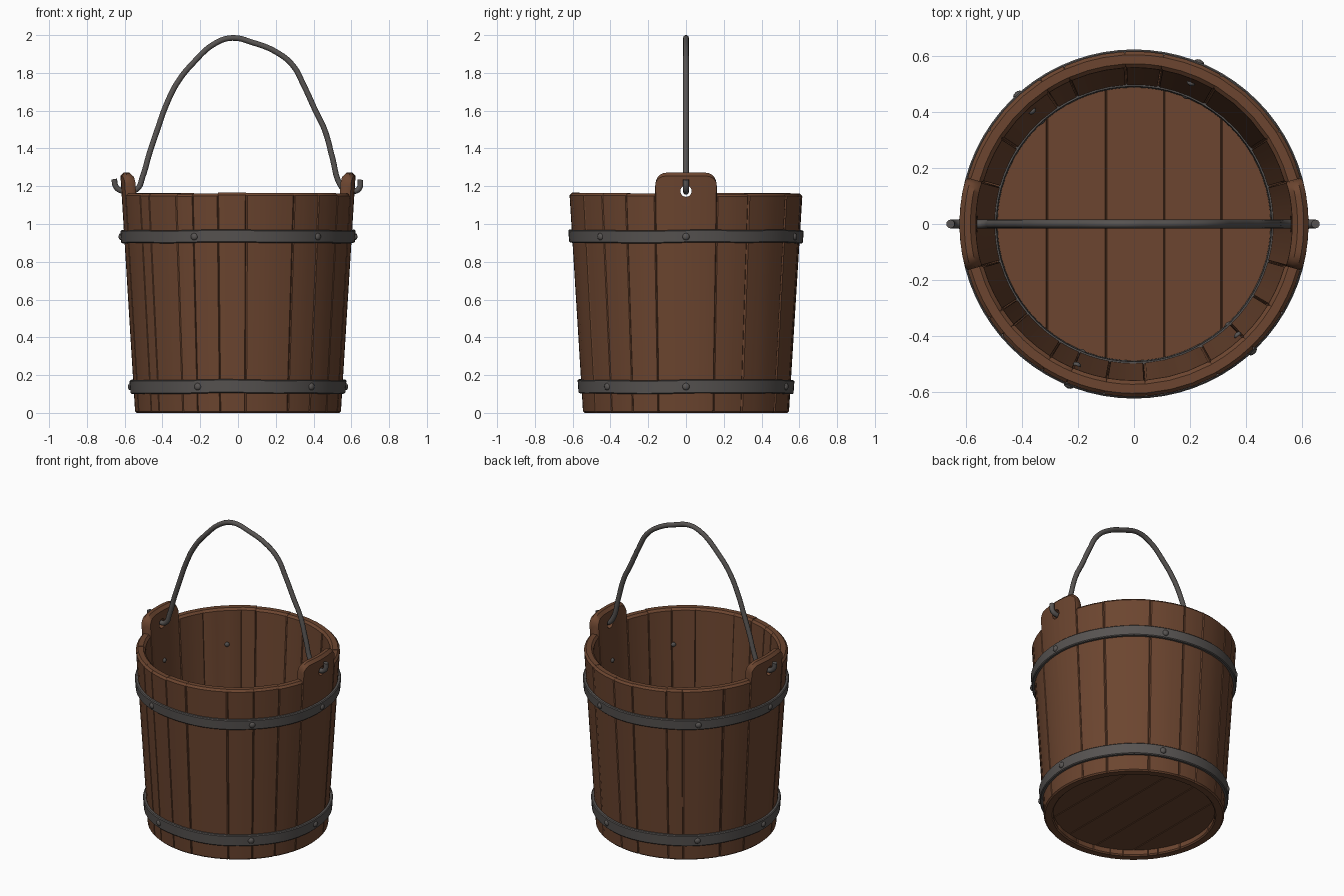
import bpy, bmesh, random
from math import sin, cos, pi, radians, sqrt
from mathutils import Matrix, Vector

random.seed(4)
cube = bpy.data.objects.get("Cube")
if cube:
    bpy.data.objects.remove(cube)

RIM, EAR_TOP, THICK = 1.163, 1.272, 0.058


def material(name, rgb):
    m = bpy.data.materials.new(name)
    m.use_nodes = True
    m.diffuse_color = (*rgb, 1)
    m.node_tree.nodes["Principled BSDF"].inputs["Base Color"].default_value = (*rgb, 1)
    return m


wood = material("brown wood", (0.150, 0.060, 0.029))
iron = material("dark iron", (0.096, 0.088, 0.084))
meshes = []


def finish(name, bm, mat):
    bmesh.ops.recalc_face_normals(bm, faces=bm.faces)
    me = bpy.data.meshes.new(name)
    bm.to_mesh(me)
    bm.free()
    me.materials.append(mat)
    ob = bpy.data.objects.new(name, me)
    bpy.context.collection.objects.link(ob)
    meshes.append(ob)
    return ob


def outer(z):
    return 0.545 + 0.062 * z


def inner(z):
    return outer(z) - THICK


def loft(bm, rings, closed):
    """Skin a list of equal closed cross-sections."""
    rows = [[bm.verts.new(p) for p in ring] for ring in rings]
    n = len(rows[0])
    for i in range(len(rows) if closed else len(rows) - 1):
        a, b = rows[i], rows[(i + 1) % len(rows)]
        for j in range(n):
            k = (j + 1) % n
            bm.faces.new((a[j], a[k], b[k], b[j]))
    if not closed:
        bm.faces.new(rows[0])
        bm.faces.new(rows[-1])


def at_angle(profile, a):
    return [(r * cos(a), r * sin(a), z) for r, z in profile]


def stave_profile(top, chamfer, bevel):
    c, b, s = chamfer, bevel, 0.008
    return [(outer(0) - s - c, 0), (outer(s) - c, s),
            (outer(top - b) - c, top - b), (outer(top) - b, top),
            (inner(top) + b, top), (inner(top - b) + c, top - b),
            (inner(s) + c, s), (inner(0) + s + c, 0)]


# Staves: two wide ones with ears, the rest uneven in width
def stave(name, start, end, ear):
    if ear:
        half = [0, 0.015, 0.04, 0.08, 0.13, 0.19, 0.3, 0.42]
        steps = half + [1 - f for f in reversed(half)]
    else:
        steps = [0, 0.03, 0.35, 0.65, 0.97, 1]
    jitter = random.uniform(-0.004, 0.003)
    rings = []
    for f in steps:
        a = radians(start + (end - start) * f)
        top = RIM + jitter
        if ear:
            corner = 0.06
            edge = min(f, 1 - f) * radians(end - start) * outer(RIM)
            gap = max(corner - edge, 0)
            top = EAR_TOP - corner + sqrt(max(corner ** 2 - gap ** 2, 0))
        chamfer = 0.005 if f in (0, 1) else 0
        rings.append(at_angle(stave_profile(top, chamfer, 0.018 if ear else 0.013), a))
    bm = bmesh.new()
    loft(bm, rings, False)
    return finish(name, bm, wood)


seams = [-15.5, 15.5, 32.5, 59.5, 80, 93, 114, 123, 147, 164.5, 195.5,
         213, 220, 238, 247, 260, 274, 299, 314, 329, 344.5]
ears = {-15.5: "left_ear_stave", 164.5: "right_ear_stave"}
for i, (s, e) in enumerate(zip(seams, seams[1:])):
    ob = stave(ears.get(s, f"stave_{i}"), s, e, s in ears)
    if s in ears:
        # Drill the handle hole
        bm = bmesh.new()
        side = 1 if s < 0 else -1
        place = Matrix.Translation((side * 0.59, 0, 1.174)) @ Matrix.Rotation(pi / 2, 4, 'Y')
        bmesh.ops.create_cone(bm, cap_ends=True, segments=20, radius1=0.03,
                              radius2=0.03, depth=0.3, matrix=place)
        cutter = finish("hole_cutter", bm, wood)
        meshes.remove(cutter)
        cutter.hide_render = True
        mod = ob.modifiers.new("hole", 'BOOLEAN')
        mod.operation, mod.solver, mod.object = 'DIFFERENCE', 'EXACT', cutter
        bpy.context.view_layer.objects.active = ob
        bpy.ops.object.modifier_apply(modifier=mod.name)
        bpy.data.objects.remove(cutter)

# Floor boards, cut to a circle
R = 0.5
cuts = [-R, -0.31, -0.1, 0.108, 0.312, R]
for i, (x0, x1) in enumerate(zip(cuts, cuts[1:])):
    xs = [x0 + (x1 - x0) * (1 - cos(pi * k / 12)) / 2 for k in range(13)]
    arc = [(x, sqrt(max(R * R - x * x, 0))) for x in xs]
    outline = arc + [(x, -y) for x, y in reversed(arc) if y > 0.001]
    bm = bmesh.new()
    loft(bm, [[(x, y, z) for x, y in outline] for z in (0.04, 0.09)], False)
    seam_edges = [e for e in bm.edges
                  if all(abs(v.co.x - c) < 1e-5 for v in e.verts for c in [e.verts[0].co.x])
                  and e.calc_length() > 0.1]
    bmesh.ops.bevel(bm, geom=seam_edges, offset=0.004, segments=1, affect='EDGES')
    finish(f"floor_board_{i}", bm, wood)


# Iron hoops
def hoop(name, z0, z1, radius, out, inn):
    b = 0.005
    prof = [(radius(z0) + inn, z0), (radius(z0) + out - b, z0), (radius(z0) + out, z0 + b),
            (radius(z1) + out, z1 - b), (radius(z1) + out - b, z1), (radius(z1) + inn, z1)]
    rings = []
    for k in range(72):
        a = 2 * pi * k / 72
        lift = 0.002 * sin(3 * a) + 0.0015 * sin(7 * a + 1)
        rings.append([(x, y, z + lift) for x, y, z in at_angle(prof, a)])
    bm = bmesh.new()
    loft(bm, rings, True)
    finish(name, bm, iron)


hoop("upper_hoop", 0.9, 0.968, outer, 0.018, -0.01)
hoop("lower_hoop", 0.102, 0.175, outer, 0.018, -0.01)
hoop("inner_floor_hoop", 0.102, 0.165, inner, 0.01, -0.006)

# Rivets, with heads on both sides of the wall
for name, z in (("upper_rivets", 0.933), ("lower_rivets", 0.139)):
    bm = bmesh.new()
    for deg in (0, 68, 132, 180, 248, 313):
        for r, size in ((outer(z) + 0.017, 0.019), (inner(z) - 0.003, 0.015)):
            place = (Matrix.Rotation(radians(deg), 4, 'Z') @ Matrix.Translation((r, 0, z))
                     @ Matrix.Diagonal((0.65, 1, 1, 1)))
            bmesh.ops.create_uvsphere(bm, u_segments=12, v_segments=8, radius=size, matrix=place)
    finish(name, bm, iron)

# Bent wire handle with hooked ends
path = [(-0.655, 1.238), (-0.648, 1.2), (-0.622, 1.178), (-0.58, 1.178), (-0.535, 1.185),
        (-0.505, 1.25), (-0.47, 1.37), (-0.43, 1.49), (-0.38, 1.63), (-0.32, 1.75),
        (-0.24, 1.85), (-0.12, 1.957), (-0.03, 1.985), (0.08, 1.96), (0.2, 1.912),
        (0.29, 1.84), (0.35, 1.73), (0.41, 1.6), (0.46, 1.495), (0.5, 1.35),
        (0.54, 1.21), (0.57, 1.178), (0.62, 1.174), (0.643, 1.19), (0.648, 1.235)]
curve = bpy.data.curves.new("handle", 'CURVE')
curve.dimensions = '3D'
curve.bevel_depth = 0.0155
curve.bevel_resolution = 3
curve.resolution_u = 5
curve.use_fill_caps = True
spline = curve.splines.new('BEZIER')
spline.bezier_points.add(len(path) - 1)
for p, (x, z) in zip(spline.bezier_points, path):
    p.co = Vector((x, 0, z))
    p.handle_left_type = p.handle_right_type = 'AUTO'
curve.materials.append(iron)
bpy.context.collection.objects.link(bpy.data.objects.new("handle", curve))

# Smooth shading with sharp edges kept
bpy.ops.object.select_all(action='DESELECT')
for ob in meshes:
    ob.select_set(True)
bpy.context.view_layer.objects.active = meshes[0]
bpy.ops.object.shade_smooth_by_angle(angle=radians(35))
